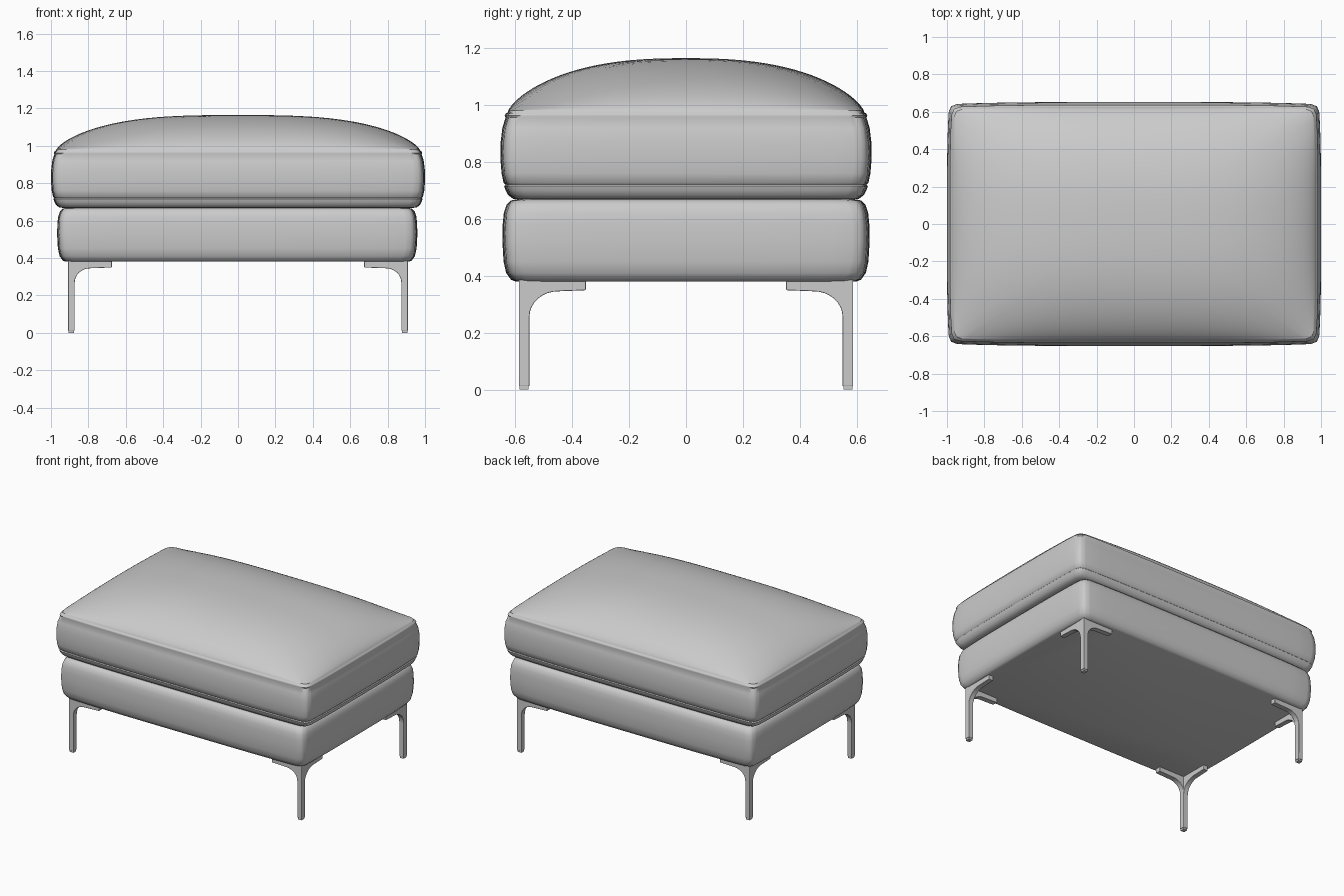
import bpy, bmesh, math

if "Cube" in bpy.data.objects:
    bpy.data.objects.remove(bpy.data.objects["Cube"])

fabric = bpy.data.materials.new("grey upholstery")
fabric.diffuse_color = (0.6, 0.6, 0.6, 1)
fabric.use_nodes = True
fabric.node_tree.nodes["Principled BSDF"].inputs["Base Color"].default_value = fabric.diffuse_color


def make_object(name, bm, angle):
    bmesh.ops.recalc_face_normals(bm, faces=bm.faces)
    mesh = bpy.data.meshes.new(name)
    bm.to_mesh(mesh)
    bm.free()
    ob = bpy.data.objects.new(name, mesh)
    bpy.context.collection.objects.link(ob)
    mesh.materials.append(fabric)
    bpy.ops.object.select_all(action='DESELECT')
    ob.select_set(True)
    bpy.context.view_layer.objects.active = ob
    bpy.ops.object.shade_smooth_by_angle(angle=math.radians(angle))
    return ob


def plan(hx, hy, r, bow=0.012, seam=0.005, corner=6, side=16):
    """Rounded rectangle with bowed sides and a raised seam on each corner."""
    pts = []
    for k, (sx, sy) in enumerate([(1, 1), (-1, 1), (-1, -1), (1, -1)]):
        for i in range(corner + 1):
            a = math.pi / 2 * (k + i / corner)
            rr = r + (seam if i == corner // 2 else 0)
            pts.append((sx * (hx - r) + rr * math.cos(a),
                        sy * (hy - r) + rr * math.sin(a)))
        # straight run to the next corner
        x0, y0 = pts[-1]
        x1, y1 = (-x0, y0) if k % 2 == 0 else (x0, -y0)
        for i in range(1, side):
            t = i / side
            pts.append((x0 + (x1 - x0) * t, y0 + (y1 - y0) * t))
    return [(x * (1 - bow / hx * (y / hy) ** 4), y * (1 - bow / hy * (x / hx) ** 4))
            for x, y in pts]


def loft(rings, top):
    """Join rings of points, flat below and closed to one point on top."""
    bm = bmesh.new()
    rows = [[bm.verts.new(p) for p in ring] for ring in rings]
    n = len(rows[0])
    for a, b in zip(rows, rows[1:]):
        for i in range(n):
            j = (i + 1) % n
            bm.faces.new((a[i], a[j], b[j], b[i]))
    bm.faces.new(rows[0][::-1])
    tip = bm.verts.new(top)
    for i in range(n):
        bm.faces.new((rows[-1][i], rows[-1][(i + 1) % n], tip))
    return bm


def stack(profile, hx, hy, r, cx=0):
    return [[(x + cx, y, z) for x, y in plan(hx - d, hy - d, r)] for z, d in profile]


# base: padded box
base_profile = [(0.38, 0.045), (0.386, 0.03), (0.41, 0.013), (0.45, 0.004), (0.52, 0),
                (0.58, 0.001), (0.62, 0.005), (0.65, 0.015), (0.664, 0.03), (0.668, 0.05)]
make_object("base", loft(stack(base_profile, 0.963, 0.645, 0.05, -0.004),
                         (0, 0, 0.668)), 50)

# cushion: bulging sides with two stitched seams, then a domed top
side_profile = [(0.667, 0.07), (0.67, 0.045), (0.682, 0.028), (0.70, 0.018), (0.715, 0.013),
                (0.72, 0.018), (0.726, 0.011), (0.76, 0.004), (0.81, 0), (0.87, 0.001),
                (0.92, 0.007), (0.955, 0.018), (0.962, 0.015), (0.969, 0.018), (0.974, 0.026)]
rings = stack(side_profile, 1.0, 0.652, 0.05)
HX, HY = 0.974, 0.626


def dome(x, y):
    u, v = min(abs(x) / HX, 1), min(abs(y) / HY, 1)
    return 0.974 + 0.19 * (1 - u ** 3) ** 0.7 * (1 - v ** 2.5) ** 0.7


edge = plan(HX, HY, 0.05)
STEPS = 24
for i in range(1, STEPS):
    s = math.cos(math.pi / 2 * i / STEPS)
    rings.append([(x * s, y * s, dome(x * s, y * s)) for x, y in edge])
make_object("cushion", loft(rings, (0, 0, dome(0, 0))), 50)


# legs: corner post with two curved bracket wings, mirrored to all corners
def extrude(bm, outline, place, a, b):
    lo = [bm.verts.new(place(p, q, a)) for p, q in outline]
    hi = [bm.verts.new(place(p, q, b)) for p, q in outline]
    bm.faces.new(lo)
    bm.faces.new(hi[::-1])
    for i in range(len(lo)):
        j = (i + 1) % len(lo)
        bm.faces.new((lo[i], lo[j], hi[j], hi[i]))


def arc(inner, rw, rh, top=0.345):
    """Quarter ellipse from the wing's underside down to the post."""
    return [(inner - rw + rw * math.sin(t), top - rh + rh * math.cos(t))
            for t in (math.pi / 2 * i / 8 for i in range(9))]


X0, X1, Y0, Y1, TOP = 0.873, 0.908, 0.55, 0.587, 0.388
bm = bmesh.new()
extrude(bm, [(X1, TOP), (0.675, TOP), (0.675, 0.349)] + arc(X0, 0.085, 0.075)
        + [(X0, 0.012), (X1, 0.012)], lambda p, q, d: (p, d, q), Y0, Y1)
extrude(bm, [(Y0 + 0.004, TOP), (0.352, TOP), (0.352, 0.349)] + arc(Y0, 0.10, 0.09)
        + [(Y0 + 0.004, 0.255)], lambda p, q, d: (d, p, q), X0, X1)


def add_modifiers(ob, bevel):
    if bevel:
        mod = ob.modifiers.new("soft edges", 'BEVEL')
        mod.width = bevel
        mod.segments = 2
        mod.limit_method = 'ANGLE'
        mod.angle_limit = math.radians(50)
    mod = ob.modifiers.new("four corners", 'MIRROR')
    mod.use_axis = (True, True, False)


add_modifiers(make_object("legs", bm, 40), 0.005)

# glides under the legs
bm = bmesh.new()
g = 0.003
extrude(bm, [(X0 + g, Y0 + g), (X1 - g, Y0 + g), (X1 - g, Y1 - g), (X0 + g, Y1 - g)],
        lambda p, q, d: (p, q, d), 0, 0.014)
add_modifiers(make_object("leg_glides", bm, 40), 0)
